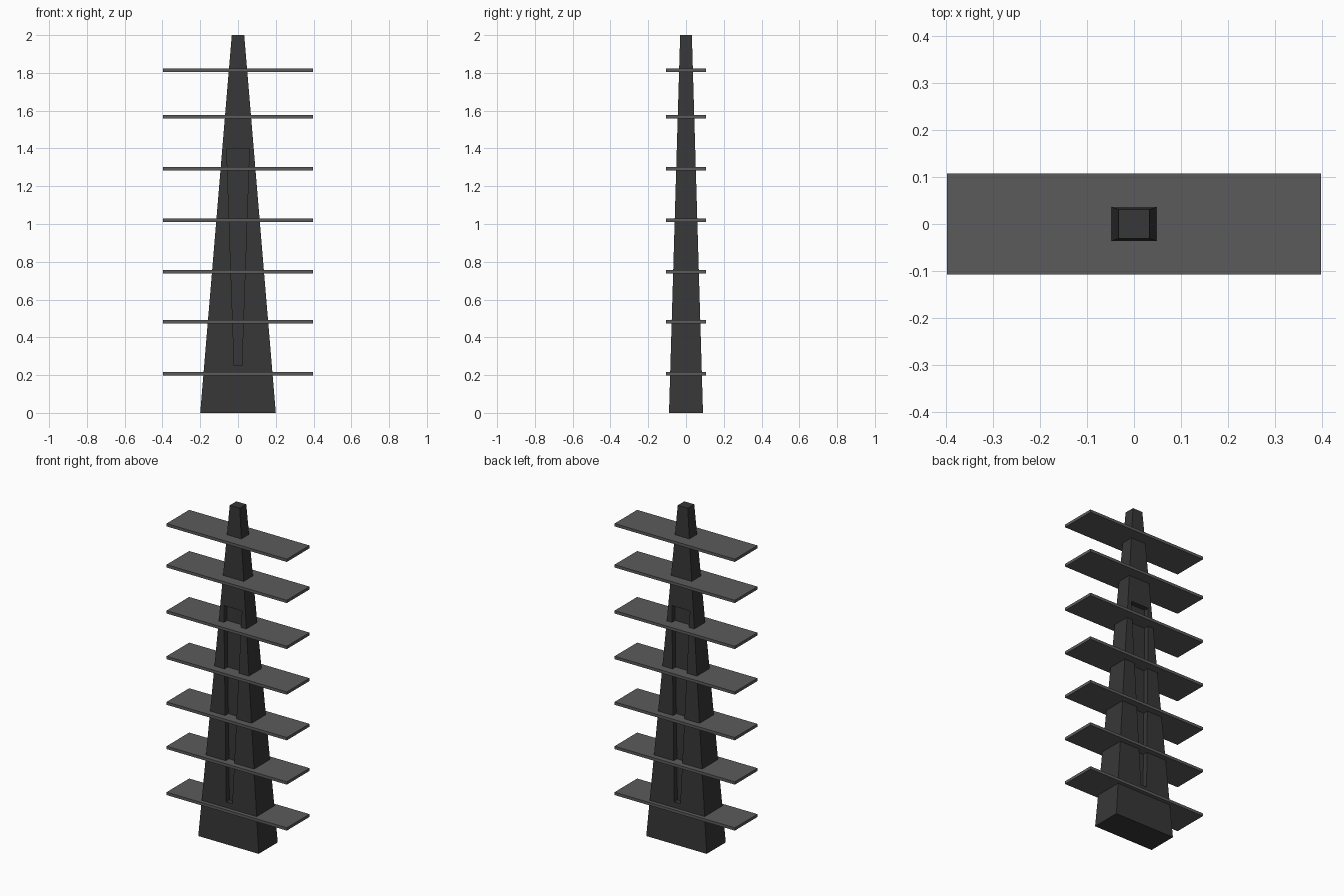
import bpy, bmesh

if "Cube" in bpy.data.objects:
    bpy.data.objects.remove(bpy.data.objects["Cube"])

H = 2.0

def material(name, v):
    m = bpy.data.materials.new(name)
    m.diffuse_color = (v, v, v, 1)
    m.use_nodes = True
    m.node_tree.nodes["Principled BSDF"].inputs["Base Color"].default_value = m.diffuse_color
    return m

dark = material("charcoal", 0.038)
grey = material("mid_grey", 0.105)

def finish(bm, name, mat):
    bmesh.ops.remove_doubles(bm, verts=bm.verts, dist=1e-5)
    bmesh.ops.recalc_face_normals(bm, faces=bm.faces)
    me = bpy.data.meshes.new(name)
    bm.to_mesh(me)
    bm.free()
    me.materials.append(mat)
    ob = bpy.data.objects.new(name, me)
    bpy.context.collection.objects.link(ob)
    return ob

def half_w(z): return 0.2 + (0.033 - 0.2) * z / H
def half_d(z): return 0.09 + (0.031 - 0.09) * z / H

# Tapered tower with a recessed, downward-narrowing groove front and back
bm = bmesh.new()

def ring(side, z0, z1, w0, w1, depth=0):
    pts = ((-w0, z0), (w0, z0), (w1, z1), (-w1, z1))
    return [bm.verts.new((x, side * (half_d(z) - depth), z)) for x, z in pts]

def bridge(a, b):
    for i in range(4):
        j = (i + 1) % 4
        bm.faces.new((a[i], a[j], b[j], b[i]))

outers = []
for side in (-1, 1):
    outer = ring(side, 0, H, half_w(0), half_w(H))
    rim = ring(side, 0.25, 1.4, 0.02, 0.06)
    floor = ring(side, 0.25, 1.4, 0.02, 0.06, 0.03)
    bridge(outer, rim)
    bridge(rim, floor)
    bm.faces.new(floor)
    outers.append(outer)
bridge(*outers)
finish(bm, "tower", dark)

# Flat shelves passing through the tower
for i, z in enumerate((0.207, 0.482, 0.747, 1.02, 1.293, 1.568, 1.814)):
    bm = bmesh.new()
    bmesh.ops.create_cube(bm, size=1)
    bmesh.ops.scale(bm, vec=(0.796, 0.214, 0.017), verts=bm.verts)
    ob = finish(bm, f"shelf_{i + 1}", grey)
    ob.location.z = z
